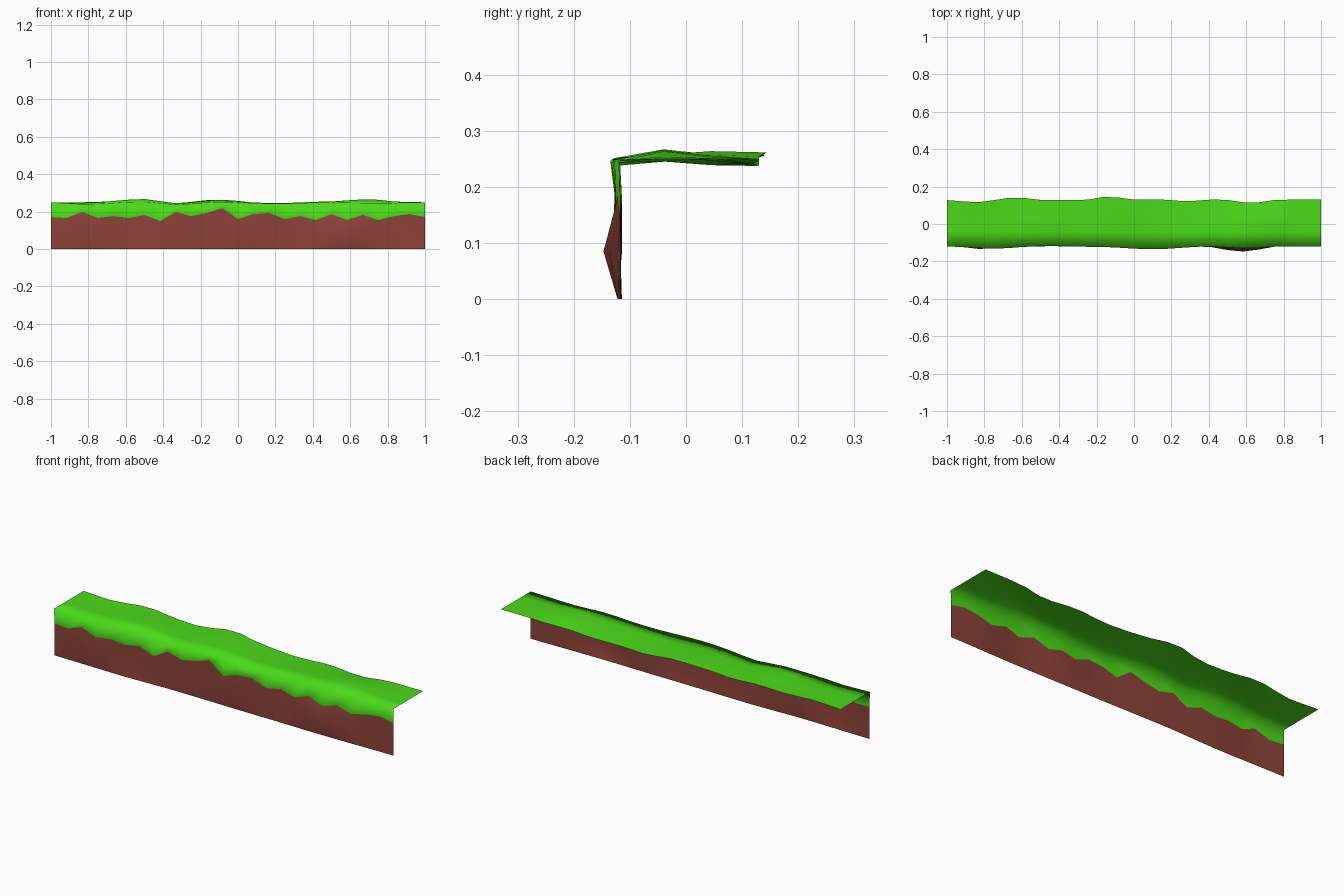
import bpy, math

N = 24
XS = [-1 + 2 * i / N for i in range(N + 1)]


def wave(keys, x):
    """Smoothly interpolate (x, value) keys."""
    for (x0, v0), (x1, v1) in zip(keys, keys[1:]):
        if x <= x1 + 1e-6:
            t = max(0, (x - x0) / (x1 - x0))
            return v0 + (v1 - v0) * t * t * (3 - 2 * t)
    return keys[-1][1]


def row(y_keys, z_keys):
    return [(x, wave(y_keys, x), wave(z_keys, x)) for x in XS]


def flat(v):
    return [(-1, v), (1, v)]


def sheet(name, rows, color):
    """Skin consecutive rows of points into a smooth-shaded sheet."""
    n = N + 1
    verts = [p for r in rows for p in r]
    faces = [(j * n + i, j * n + i + 1, (j + 1) * n + i + 1, (j + 1) * n + i)
             for j in range(len(rows) - 1) for i in range(N)]
    me = bpy.data.meshes.new(name)
    me.from_pydata(verts, [], faces)
    for p in me.polygons:
        p.use_smooth = True
    mat = bpy.data.materials.new(name + "_color")
    mat.diffuse_color = color
    me.materials.append(mat)
    ob = bpy.data.objects.new(name, me)
    bpy.context.collection.objects.link(ob)
    return ob


# Ragged line where the grass meets the dirt
ragged = [.171, .166, .198, .166, .176, .166, .182, .15, .198, .176, .193, .219, .16,
          .187, .193, .16, .176, .155, .187, .155, .182, .155, .176, .187, .171]
edge_y = [(-1, -.117), (-.8, -.127), (-.55, -.114), (-.2, -.118), (.1, -.126),
          (.33, -.116), (.58, -.124), (.8, -.117), (1, -.117)]
border = [(x, wave(edge_y, x), z) for x, z in zip(XS, ragged)]

# Dirt wall
base = row([(-1, -.117), (-.6, -.122), (-.3, -.114), (.2, -.119), (.6, -.122), (1, -.117)], flat(0))
bulge = row([(-1, -.117), (-.8, -.134), (-.58, -.114), (-.2, -.118), (.1, -.13),
             (.33, -.115), (.58, -.147), (.8, -.117), (1, -.117)], flat(.085))
sheet("dirt_wall", [base, bulge, border], (.27, .055, .042, 1))

# Grass: hangs over the wall, then runs back as the top
corner = row([(-1, -.12), (-.75, -.132), (-.5, -.118), (-.2, -.122), (.1, -.135),
              (.4, -.12), (.6, -.13), (.8, -.12), (1, -.12)],
             [(-1, .25), (-.83, .24), (-.5, .253), (-.33, .238), (-.1, .252), (.2, .243),
              (.5, .25), (.7, .245), (1, .25)])
front_top = row(flat(-.04),
                [(-1, .25), (-.83, .247), (-.5, .267), (-.33, .245), (-.1, .258), (.2, .245),
                 (.45, .253), (.7, .266), (.9, .25), (1, .25)])
rear_top = row(flat(.045),
               [(-1, .25), (-.8, .246), (-.55, .26), (-.33, .244), (-.1, .264), (.2, .238),
                (.45, .246), (.7, .256), (1, .25)])
back = row([(-1, .128), (-.85, .116), (-.63, .142), (-.48, .128), (-.28, .128), (-.13, .147),
            (0, .13), (.15, .13), (.28, .122), (.45, .132), (.63, .113), (.78, .13), (1, .13)],
           [(-1, .25), (-.83, .25), (-.6, .257), (-.35, .244), (-.13, .263), (.2, .237),
            (.45, .242), (.65, .24), (.83, .25), (1, .25)])
sheet("grass_top", [border, corner, front_top, rear_top, back], (.07, .7, .01, 1))
